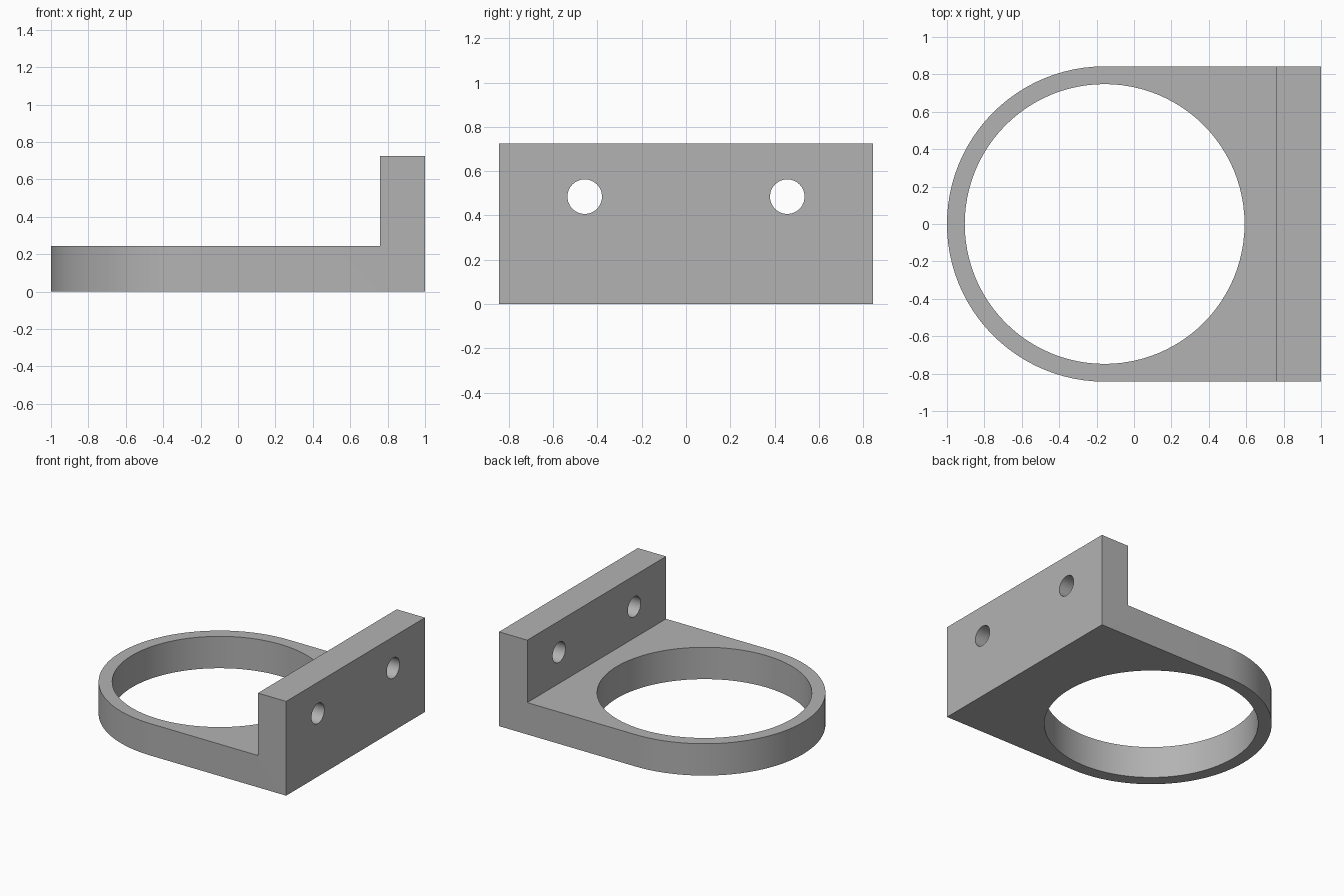
import bpy
import bmesh
from math import cos, sin, pi, radians
from mathutils import Vector

cube = bpy.data.objects.get("Cube")
if cube:
    bpy.data.objects.remove(cube, do_unlink=True)

HALF_WIDTH = 0.843
RING_X = HALF_WIDTH - 1
BORE_RADIUS = 0.748
BASE_TOP = 0.245
PLATE_TOP = 0.725
PLATE_X = 0.76
HOLE_Y, HOLE_Z, HOLE_RADIUS = 0.457, 0.485, 0.078

grey = bpy.data.materials.new("plain grey")
grey.use_nodes = True
colour = (0.45, 0.45, 0.45, 1)
grey.diffuse_color = colour
grey.node_tree.nodes["Principled BSDF"].inputs["Base Color"].default_value = colour


def prism(name, outline, depth):
    """Extrude a closed outline along a depth vector."""
    bm = bmesh.new()
    face = bm.faces.new([bm.verts.new(p) for p in outline])
    result = bmesh.ops.extrude_face_region(bm, geom=[face], use_keep_orig=True)
    moved = [g for g in result["geom"] if isinstance(g, bmesh.types.BMVert)]
    bmesh.ops.translate(bm, verts=moved, vec=Vector(depth))
    bmesh.ops.recalc_face_normals(bm, faces=bm.faces)
    mesh = bpy.data.meshes.new(name)
    bm.to_mesh(mesh)
    bm.free()
    obj = bpy.data.objects.new(name, mesh)
    bpy.context.collection.objects.link(obj)
    mesh.materials.append(grey)
    return obj


def arc(radius, start, end, steps):
    return [(radius * cos(start + (end - start) * i / steps),
             radius * sin(start + (end - start) * i / steps))
            for i in range(steps + 1)]


def combine(body, tool, operation):
    """Apply a boolean to the body and discard the tool."""
    mod = body.modifiers.new(operation.lower(), "BOOLEAN")
    mod.operation = operation
    mod.solver = "EXACT"
    mod.object = tool
    graph = bpy.context.evaluated_depsgraph_get()
    mesh = bpy.data.meshes.new_from_object(body.evaluated_get(graph))
    body.modifiers.clear()
    body.data = mesh
    bpy.data.objects.remove(tool, do_unlink=True)


# L-shaped side profile, extruded across the width
profile = [(-1.2, 0), (1, 0), (1, PLATE_TOP), (PLATE_X, PLATE_TOP),
           (PLATE_X, BASE_TOP), (-1.2, BASE_TOP)]
bracket = prism("ring_bracket", [(x, -1, z) for x, z in profile], (0, 2, 0))

# Rounded plan outline trims the profile
plan = [(RING_X + x, y) for x, y in arc(HALF_WIDTH, pi / 2, 3 * pi / 2, 48)]
plan += [(1.2, -HALF_WIDTH), (1.2, HALF_WIDTH)]
combine(bracket, prism("plan_trim", [(x, y, -0.5) for x, y in plan], (0, 0, 2)), "INTERSECT")

# Large bore through the base
bore = arc(BORE_RADIUS, 0, 2 * pi, 96)[:-1]
combine(bracket, prism("bore_cutter", [(RING_X + x, y, -0.5) for x, y in bore], (0, 0, 2)),
        "DIFFERENCE")

# Two bolt holes through the upright plate
circle = arc(HOLE_RADIUS, 0, 2 * pi, 48)[:-1]
for side in (-1, 1):
    outline = [(0.6, side * HOLE_Y + y, HOLE_Z + z) for y, z in circle]
    combine(bracket, prism("bolt_cutter", outline, (1, 0, 0)), "DIFFERENCE")

# Smooth curved walls, sharp edges
bpy.ops.object.select_all(action="DESELECT")
bracket.select_set(True)
bpy.context.view_layer.objects.active = bracket
bpy.ops.object.shade_smooth_by_angle(angle=radians(30))
